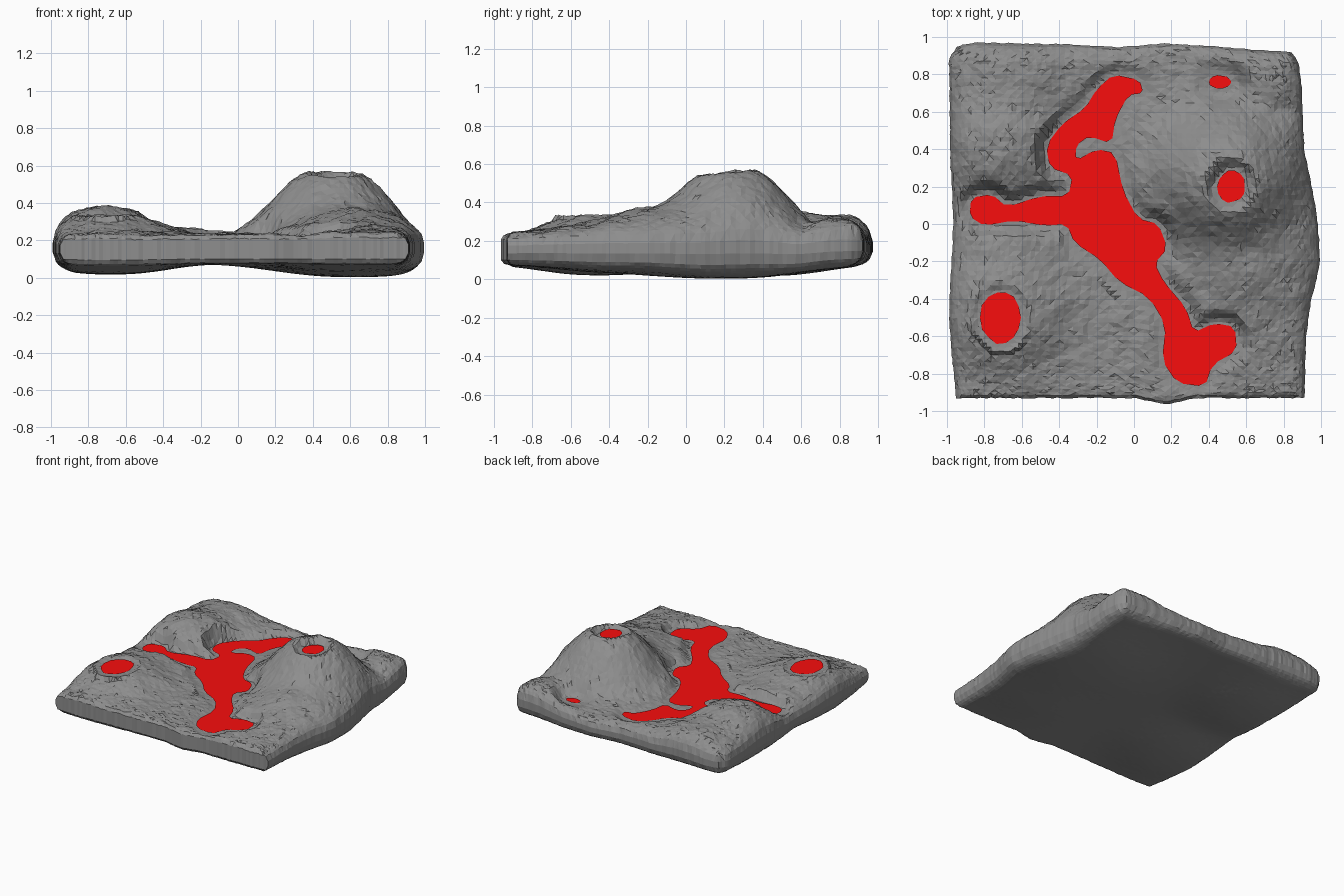
import bpy, math, random
from mathutils import Vector, noise

if "Cube" in bpy.data.objects:
    bpy.data.objects.remove(bpy.data.objects["Cube"])

random.seed(4)
N = 84
LAVA_Z = 0.23

# Lava outlines (x, y) with their levels
RIVER = [(.05, .70), (.03, .77), (-.11, .80), (-.20, .72), (-.26, .62), (-.38, .54), (-.47, .42),
         (-.45, .30), (-.33, .26), (-.35, .15), (-.50, .15), (-.68, .09), (-.76, .16), (-.87, .14),
         (-.88, .04), (-.80, -.01), (-.64, .02), (-.48, -.01), (-.36, 0), (-.32, -.10), (-.18, -.19),
         (-.08, -.31), (.08, -.39), (.17, -.54), (.15, -.73), (.23, -.85), (.38, -.87), (.42, -.75),
         (.55, -.68), (.54, -.55), (.43, -.53), (.32, -.58), (.28, -.45), (.16, -.31), (.11, -.21),
         (.18, -.13), (.13, 0), (.02, .03), (-.06, .18), (-.10, .38), (-.20, .40), (-.31, .34),
         (-.31, .42), (-.24, .47), (-.12, .43), (-.10, .56), (-.03, .69)]


def soften(pts):
    out = []
    for a, b in zip(pts, pts[1:] + pts[:1]):
        a, b = Vector(a), Vector(b)
        out += [tuple(a.lerp(b, .22)), tuple(a.lerp(b, .78))]
    return out


def ellipse(cx, cy, rx, ry, n=14):
    pts = []
    for i in range(n):
        a = 2 * math.pi * i / n
        k = random.uniform(.93, 1.06)
        pts.append((cx + rx * k * math.cos(a), cy + ry * k * math.sin(a)))
    return pts


POOLS = [("lava_river", soften(RIVER), LAVA_Z, .06),
         ("lava_left_crater", ellipse(-.71, -.50, .11, .145), .33, .04),
         ("lava_peak_crater", ellipse(.52, .20, .075, .085), .53, .05),
         ("lava_small_pool", ellipse(.46, .76, .06, .035), LAVA_Z, .10)]

# Hills: x, y, radius x, radius y, height, steepness
HILLS = [(.50, .25, .37, .34, .345, 3), (.62, -.10, .33, .36, .14, 2.6), (.60, -.45, .35, .35, .06, 2),
         (-.71, .42, .32, .28, .15, 2.6), (-.66, .80, .30, .25, .10, 2.6),
         (-.70, -.46, .33, .30, .115, 3), (-.68, -.10, .28, .22, .06, 2.5),
         (.75, .82, .30, .22, .08, 3), (-.25, .85, .25, .2, .03, 2)]
# Sagging underside: x, y, radius, depth
SAGS = [(.62, .20, .52, .072), (-.68, -.45, .38, .055), (-.68, .42, .38, .058), (.6, -.35, .4, .04)]


def lerp_table(table, t):
    if t <= table[0][0]:
        return table[0][1]
    for (a, va), (b, vb) in zip(table, table[1:]):
        if t <= b:
            return va + (vb - va) * (t - a) / (b - a)
    return table[-1][1]


# Outer outline of the slab
RIGHT = [(-.93, .91), (-.6, .92), (-.45, .94), (-.2, .995), (0, .985), (.2, .95), (.4, .91), (.75, .895),
         (.86, .88), (.92, .84), (.96, .78)]
LEFT = [(-.93, -.95), (-.75, -.97), (-.5, -.99), (-.3, -.98), (0, -.965), (.3, -.98), (.88, -.99), (.96, -.94)]
BACK = [(-1, .95), (-.9, .97), (-.3, .96), (0, .945), (.3, .965), (.6, .95), (.8, .93), (1, .92)]
FRONT = [(-1, -.93), (.03, -.93), (.2, -.965), (.38, -.93), (1, -.93)]


def pool_distance(x, y, pts):
    p, inside, best = Vector((x, y)), False, 9.0
    for (ax, ay), (bx, by) in zip(pts, pts[1:] + pts[:1]):
        if (ay > y) != (by > y) and x < (bx - ax) * (y - ay) / (by - ay) + ax:
            inside = not inside
        a, b = Vector((ax, ay)), Vector((bx, by))
        t = max(0, min(1, (p - a).dot(b - a) / (b - a).length_squared))
        best = min(best, (p - a - (b - a) * t).length)
    return 0 if inside else best


def smooth(t):
    t = max(0, min(1, t))
    return t * t * (3 - 2 * t)


def rounding(d, r, floor):
    t = max(0, min(1, d / r))
    return floor + (1 - floor) * math.sqrt(max(0, 1 - (1 - t) ** 2))


def heights(x, y, d_left, d_right, d_front, d_back):
    rise = 0
    for cx, cy, rx, ry, h, p in HILLS:
        r = math.hypot((x - cx) / rx, (y - cy) / ry)
        rise = math.hypot(rise, h * math.exp(-r ** p))
    sag = 0
    for cx, cy, r, h in SAGS:
        sag = math.hypot(sag, h * math.exp(-(math.hypot(x - cx, y - cy) / r) ** 2.5))
    top = .232 + rise + .010 * noise.noise(Vector((x * 9, y * 9, 3)))
    bottom = .076 - min(sag, .076)
    # carve the lava beds
    rough = .0045
    for _, pts, z, blend in POOLS:
        d = pool_distance(x, y, pts)
        if d < .018 + blend:
            k = smooth((d - .018) / blend)
            top = (z - .008) * (1 - k) + max(top, z + .004) * k
            rough = min(rough, .002 + .002 * k)
    top += random.uniform(-rough, rough)
    # round off the rim
    mid = .155 + .05 * min(1, rise / .2)
    r = .08 + .35 * rise
    f = min(rounding(d_left, r, .25), rounding(d_right, r, .25),
            rounding(d_back, r, .25), rounding(d_front, .045, .68))
    return mid + (top - mid) * f, mid + (bottom - mid) * f


def spaced(i):
    t = 2 * i / N - 1
    return .65 * t + .35 * math.sin(math.pi / 2 * t)


# Volcanic ground: top sheet, underside and rim
tops, bottoms = [], []
for j in range(N + 1):
    for i in range(N + 1):
        u, v = spaced(i), spaced(j)
        y0, y1 = lerp_table(FRONT, u), lerp_table(BACK, u)
        y = y0 + (y1 - y0) * (v + 1) / 2
        x0, x1 = lerp_table(LEFT, y), lerp_table(RIGHT, y)
        x = x0 + (x1 - x0) * (u + 1) / 2
        zt, zb = heights(x, y, x - x0, x1 - x, y - y0, y1 - y)
        x += random.uniform(-.003, .003)
        y += random.uniform(-.003, .003)
        tops.append((x, y, zt))
        bottoms.append((x, y, max(0, zb)))

W, M = N + 1, (N + 1) ** 2
faces = []
for j in range(N):
    for i in range(N):
        a, b, c, d = j * W + i, j * W + i + 1, (j + 1) * W + i + 1, (j + 1) * W + i
        faces += [(a, b, c), (a, c, d)] if (i + j) % 2 else [(a, b, d), (b, c, d)]
        faces.append((d + M, c + M, b + M, a + M))
rim = ([i for i in range(N)] + [j * W + N for j in range(N)]
       + [N * W + i for i in range(N, 0, -1)] + [j * W for j in range(N, 0, -1)])
for a, b in zip(rim, rim[1:] + rim[:1]):
    faces.append((a + M, b + M, b, a))


def add_object(name, verts, polys, color):
    mesh = bpy.data.meshes.new(name)
    mesh.from_pydata(verts, [], polys)
    mesh.update()
    ob = bpy.data.objects.new(name, mesh)
    bpy.context.collection.objects.link(ob)
    mesh.materials.append(color)


def material(name, rgb):
    mat = bpy.data.materials.new(name)
    mat.diffuse_color = (*rgb, 1)
    mat.use_nodes = True
    mat.node_tree.nodes["Principled BSDF"].inputs["Base Color"].default_value = mat.diffuse_color
    return mat


rock = material("dark_rock", (.27, .27, .27))
red = material("lava_red", (.95, .004, .004))
add_object("volcanic_ground", tops + bottoms, faces, rock)

# Lava sheets
for name, pts, z, _ in POOLS:
    if sum(a[0] * b[1] - b[0] * a[1] for a, b in zip(pts, pts[1:] + pts[:1])) < 0:
        pts = pts[::-1]
    add_object(name, [(x, y, z) for x, y in pts], [tuple(range(len(pts)))], red)
